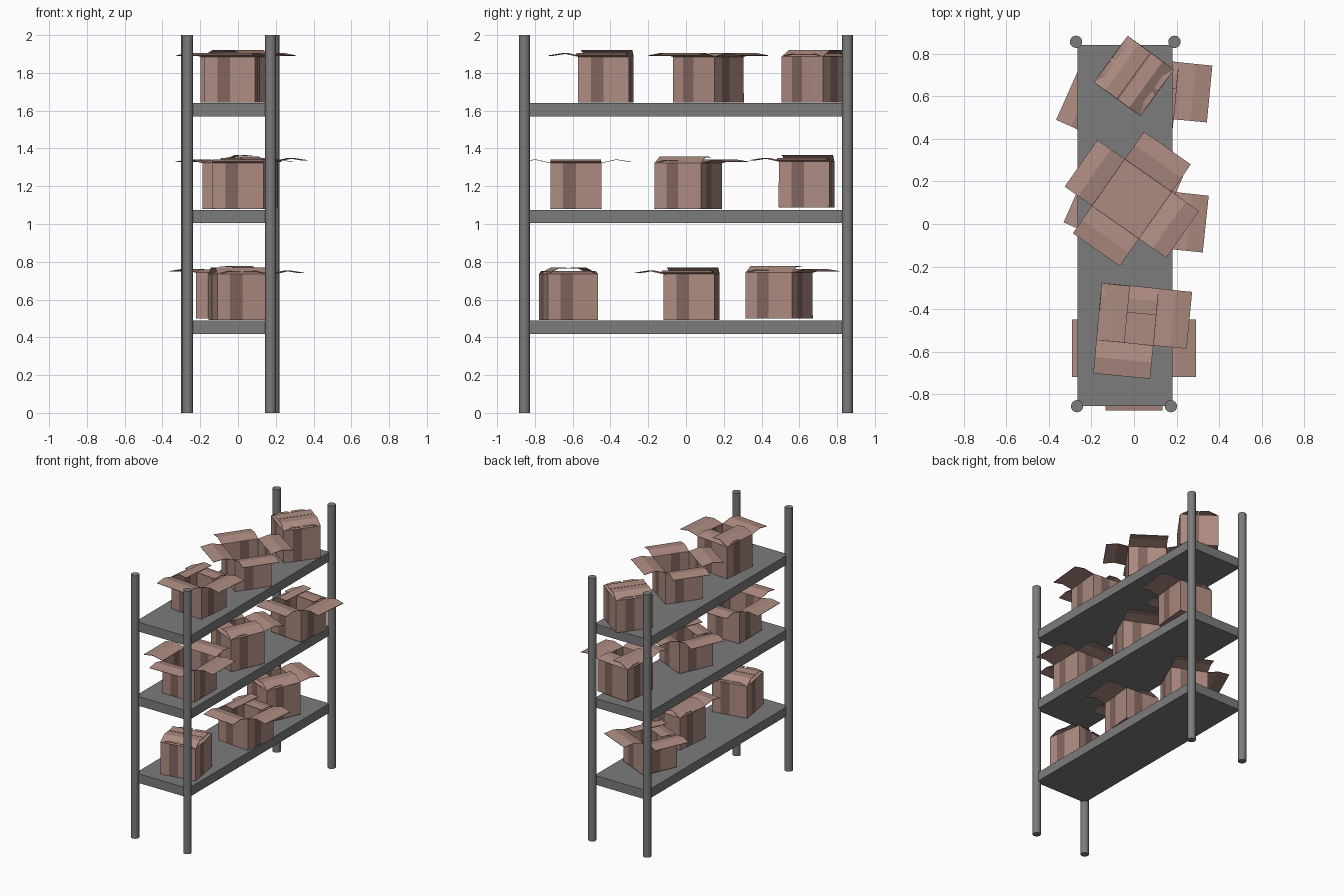
import bpy, bmesh, math
from mathutils import Matrix, Vector

if "Cube" in bpy.data.objects:
    bpy.data.objects.remove(bpy.data.objects["Cube"])


def material(name, rgb):
    m = bpy.data.materials.new(name)
    m.diffuse_color = (*rgb, 1)
    m.use_nodes = True
    m.node_tree.nodes["Principled BSDF"].inputs["Base Color"].default_value = m.diffuse_color
    return m


METAL = material("grey_metal", (0.2, 0.2, 0.2))
CARD = material("cardboard", (0.42, 0.26, 0.22))
DARK = material("cardboard_dark", (0.22, 0.13, 0.115))

# Upright posts
for name, x, y in (("front_left_post", -0.267, -0.855), ("front_right_post", 0.173, -0.855),
                   ("back_left_post", -0.272, 0.855), ("back_right_post", 0.19, 0.855)):
    bpy.ops.mesh.primitive_cylinder_add(vertices=16, radius=0.029, depth=2, location=(x, y, 1))
    post = bpy.context.object
    post.name = name
    post.data.materials.append(METAL)
    bpy.ops.object.shade_smooth_by_angle()

# Shelf boards
for name, z in (("lower_shelf", 0.453), ("middle_shelf", 1.04), ("upper_shelf", 1.605)):
    bpy.ops.mesh.primitive_cube_add(size=1, location=(-0.042, -0.006, z))
    board = bpy.context.object
    board.name = name
    board.scale = (0.444, 1.694, 0.07)
    board.data.materials.append(METAL)

HALF, HEIGHT, COLS = 0.134, 0.243, 4
# Flap profiles as (distance outward from the rim, rise above the rim)
OPEN = ((0.08, 0.018), (0.157, 0.006))
CLOSED_TOP = ((-0.065, 0.034), (-0.132, 0.03))
CLOSED_UNDER = ((-0.06, 0.014), (-0.125, 0.012))


def carton(name, x, y, z, angle, flaps):
    """Open carton; flaps give the state of the +x, +y, -x and -y sides."""
    bm = bmesh.new()

    for side, profile in enumerate(flaps):
        turn = Matrix.Rotation(side * math.pi / 2, 3, 'Z')

        def vert(out, across, up):
            return bm.verts.new(turn @ Vector((HALF + out, across, up)))

        # Wall made of vertical panels
        for c in range(COLS):
            a, b = (-HALF + 2 * HALF * k / COLS for k in (c, c + 1))
            wall = bm.faces.new((vert(0, a, 0), vert(0, b, 0),
                                 vert(0, b, HEIGHT), vert(0, a, HEIGHT)))
            wall.material_index = 1 if c == 1 else 0
        # Flap creased across its middle
        rows = [(vert(o, -HALF, HEIGHT + u), vert(o, HALF, HEIGHT + u))
                for o, u in ((0, 0),) + profile]
        for p, q in zip(rows, rows[1:]):
            bm.faces.new((p[0], p[1], q[1], q[0]))

    # Floor
    bm.faces.new([bm.verts.new((sx * HALF, sy * HALF, 0))
                  for sx, sy in ((-1, -1), (1, -1), (1, 1), (-1, 1))])
    bmesh.ops.remove_doubles(bm, verts=bm.verts, dist=0.0005)
    bmesh.ops.recalc_face_normals(bm, faces=bm.faces)

    mesh = bpy.data.meshes.new(name)
    bm.to_mesh(mesh)
    bm.free()
    mesh.materials.append(CARD)
    mesh.materials.append(DARK)
    obj = bpy.data.objects.new(name, mesh)
    bpy.context.collection.objects.link(obj)
    obj.location = (x, y, z)
    obj.rotation_euler.z = math.radians(angle)
    thick = obj.modifiers.new("thickness", 'SOLIDIFY')
    thick.thickness = 0.003
    thick.offset = 0


# The ways a carton can be left
ALL_OPEN = (OPEN,) * 4
HALF_A = (OPEN, CLOSED_UNDER, CLOSED_TOP, OPEN)
HALF_B = (CLOSED_TOP, OPEN, OPEN, CLOSED_UNDER)
SHUT_X = (CLOSED_TOP, CLOSED_UNDER, CLOSED_TOP, CLOSED_UNDER)
SHUT_Y = (CLOSED_UNDER, CLOSED_TOP, CLOSED_UNDER, CLOSED_TOP)

# Cartons on each shelf, front to back
carton("lower_front_carton", 0.0, -0.622, 0.492, 10, SHUT_Y)
carton("lower_middle_carton", 0.047, 0.03, 0.492, -6, HALF_A)
carton("lower_back_carton", -0.045, 0.493, 0.5, -24, HALF_B)
carton("middle_front_carton", 0.0, -0.583, 1.08, 0, ALL_OPEN)
carton("middle_middle_carton", -0.01, 0.012, 1.08, -24, HALF_B)
carton("middle_back_carton", 0.065, 0.638, 1.088, -5.5, HALF_A)
carton("upper_front_carton", -0.03, -0.424, 1.643, -5.5, HALF_A)
carton("upper_middle_carton", -0.01, 0.118, 1.643, -35, ALL_OPEN)
carton("upper_back_carton", 0.0, 0.695, 1.643, -36, SHUT_X)
